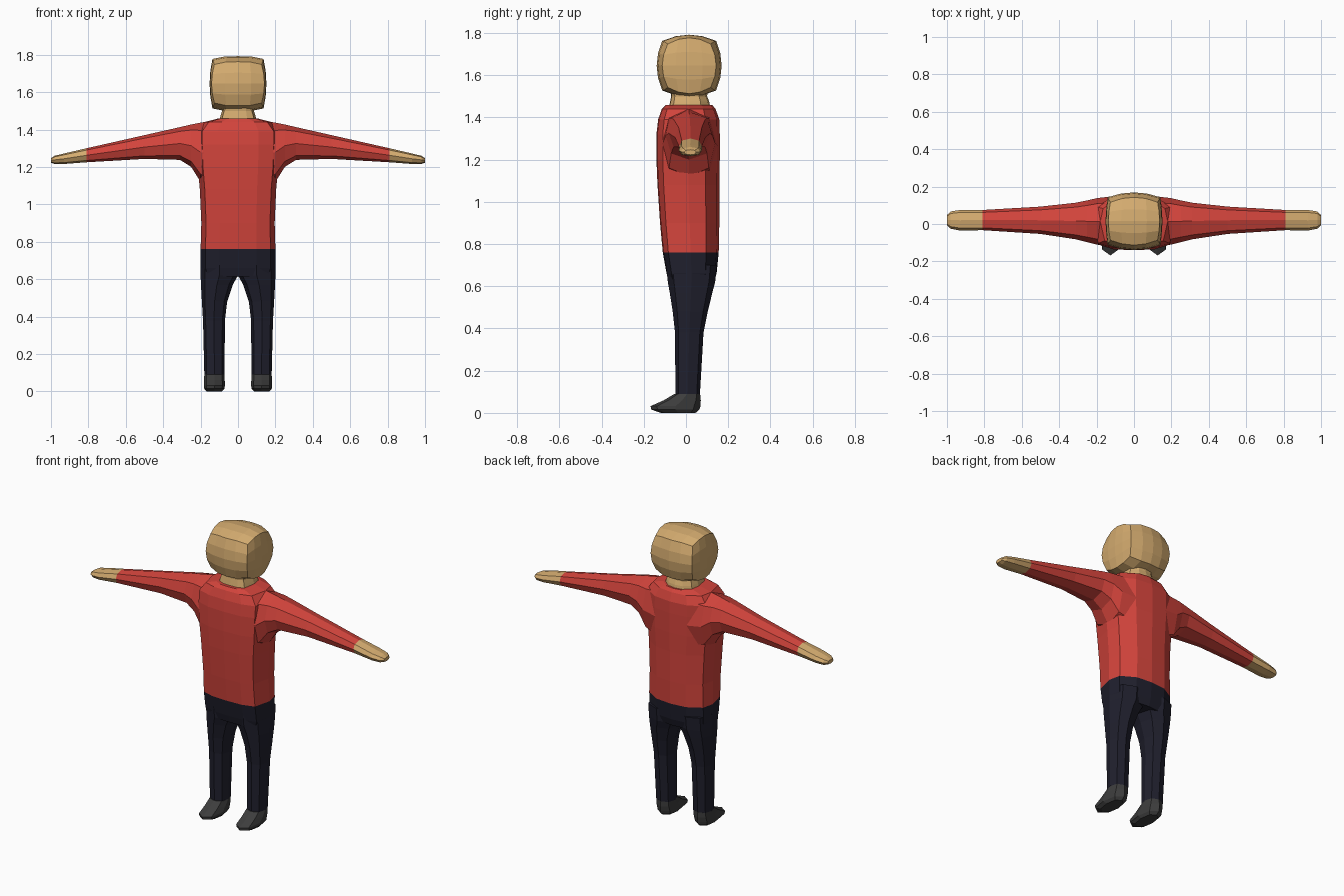
import bpy
import bmesh
from mathutils import Vector

cube = bpy.data.objects.get("Cube")
if cube:
    bpy.data.objects.remove(cube, do_unlink=True)


def material(name, rgb):
    mat = bpy.data.materials.new(name)
    mat.use_nodes = True
    mat.diffuse_color = (*rgb, 1)
    mat.node_tree.nodes["Principled BSDF"].inputs["Base Color"].default_value = (*rgb, 1)
    return mat


RED = material("red_sweater", (0.65, 0.058, 0.045))
SKIN = material("tan_skin", (0.66, 0.41, 0.16))
NAVY = material("navy_cloth", (0.014, 0.014, 0.026))
GREY = material("dark_grey_shoe", (0.047, 0.047, 0.047))

# Unit outlines: a soft octagon for limbs, a boxier loop for the trunk
LIMB = [(1, 0), (.76, .74), (0, 1), (-.76, .74), (-1, 0), (-.76, -.74), (0, -1), (.76, -.74)]
half = [(.5, -.97), (.87, -.8), (1, 0), (.92, .55), (.5, .92)]
TRUNK = [(0, -1)] + half + [(0, 1)] + [(-x, y) for x, y in reversed(half)]


def finish(name, bm, mat, mirror=False):
    bmesh.ops.recalc_face_normals(bm, faces=bm.faces)
    mesh = bpy.data.meshes.new(name)
    bm.to_mesh(mesh)
    bm.free()
    mesh.materials.append(mat)
    obj = bpy.data.objects.new(name, mesh)
    bpy.context.collection.objects.link(obj)
    if mirror:
        obj.modifiers.new("Mirror", "MIRROR").use_mirror_merge = False
    return obj


def loft(name, outline, sections, mat, axis="z", mirror=False):
    """Each section: position along the axis, then low/high of both cross directions."""
    bm = bmesh.new()
    rings = []
    for t, a0, a1, b0, b1 in sections:
        ring = []
        for u, v in outline:
            a = (a0 + a1) / 2 + u * (a1 - a0) / 2
            b = (b0 + b1) / 2 + v * (b1 - b0) / 2
            ring.append(bm.verts.new((a, b, t) if axis == "z" else (t, a, b)))
        rings.append(ring)
    n = len(outline)
    for low, high in zip(rings, rings[1:]):
        for i in range(n):
            j = (i + 1) % n
            bm.faces.new((low[i], low[j], high[j], high[i]))
    bm.faces.new(rings[0])
    bm.faces.new(rings[-1])
    return finish(name, bm, mat, mirror)


def trunk(name, rows, mat):
    return loft(name, TRUNK, [(z, -w, w, y0, y1) for z, w, y0, y1 in rows], mat)


# Trunk: hips, sweater body and neck
trunk("hips", [(.615, .185, -.08, .13), (.66, .2, -.092, .145), (.76, .2, -.11, .155)], NAVY)
trunk("sweater_body", [
    (.76, .2, -.11, .155), (.9, .196, -.123, .158), (1.08, .204, -.135, .158),
    (1.2, .215, -.14, .16), (1.32, .22, -.14, .16), (1.39, .22, -.132, .158),
    (1.44, .18, -.115, .14), (1.458, .11, -.098, .125)], RED)
trunk("neck", [(1.45, .1, -.08, .115), (1.475, .093, -.075, .11),
               (1.5, .085, -.07, .1), (1.54, .09, -.075, .105)], SKIN)

# Sleeves flare into the shoulders and armpits
loft("sleeves", LIMB, [
    (.1, -.125, .15, 1.08, 1.452), (.2, -.11, .138, 1.12, 1.437),
    (.25, -.097, .126, 1.2, 1.427), (.31, -.082, .114, 1.238, 1.413),
    (.5, -.053, .093, 1.243, 1.37), (.81, -.033, .075, 1.225, 1.3)], RED, "x", True)
loft("hands", LIMB, [
    (.81, -.033, .075, 1.225, 1.3), (.93, -.035, .075, 1.216, 1.272),
    (.98, -.025, .067, 1.216, 1.26), (1, -.008, .048, 1.223, 1.247)], SKIN, "x", True)

# Trouser legs and pointed shoes
loft("trouser_legs", LIMB, [
    (.09, .072, .18, -.05, .066), (.38, .07, .187, -.052, .083),
    (.48, .058, .193, -.063, .103), (.57, .028, .198, -.077, .125),
    (.62, 0, .2, -.086, .138), (.7, 0, .2, -.095, .147)], NAVY, mirror=True)
loft("shoes", LIMB, [
    (0, .085, .168, -.12, .045), (.016, .072, .182, -.165, .064),
    (.032, .07, .183, -.168, .069), (.06, .071, .182, -.105, .07),
    (.09, .072, .18, -.055, .067)], GREY, mirror=True)

# Head: a subdivided box with bulging sides
bm = bmesh.new()
bmesh.ops.create_cube(bm, size=2)
bmesh.ops.subdivide_edges(bm, edges=bm.edges[:], cuts=3, use_grid_fill=True)
for vert in bm.verts:
    x, y, z = vert.co
    vert.co = Vector((
        .152 * x * (1 - .07 * y * y - .1 * z * z),
        .015 + .154 * y * (1 - .17 * x * x - .17 * z * z),
        1.645 + .147 * z * (1 - .1 * x ** 4 - .2 * y * y)))
finish("head", bm, SKIN)
